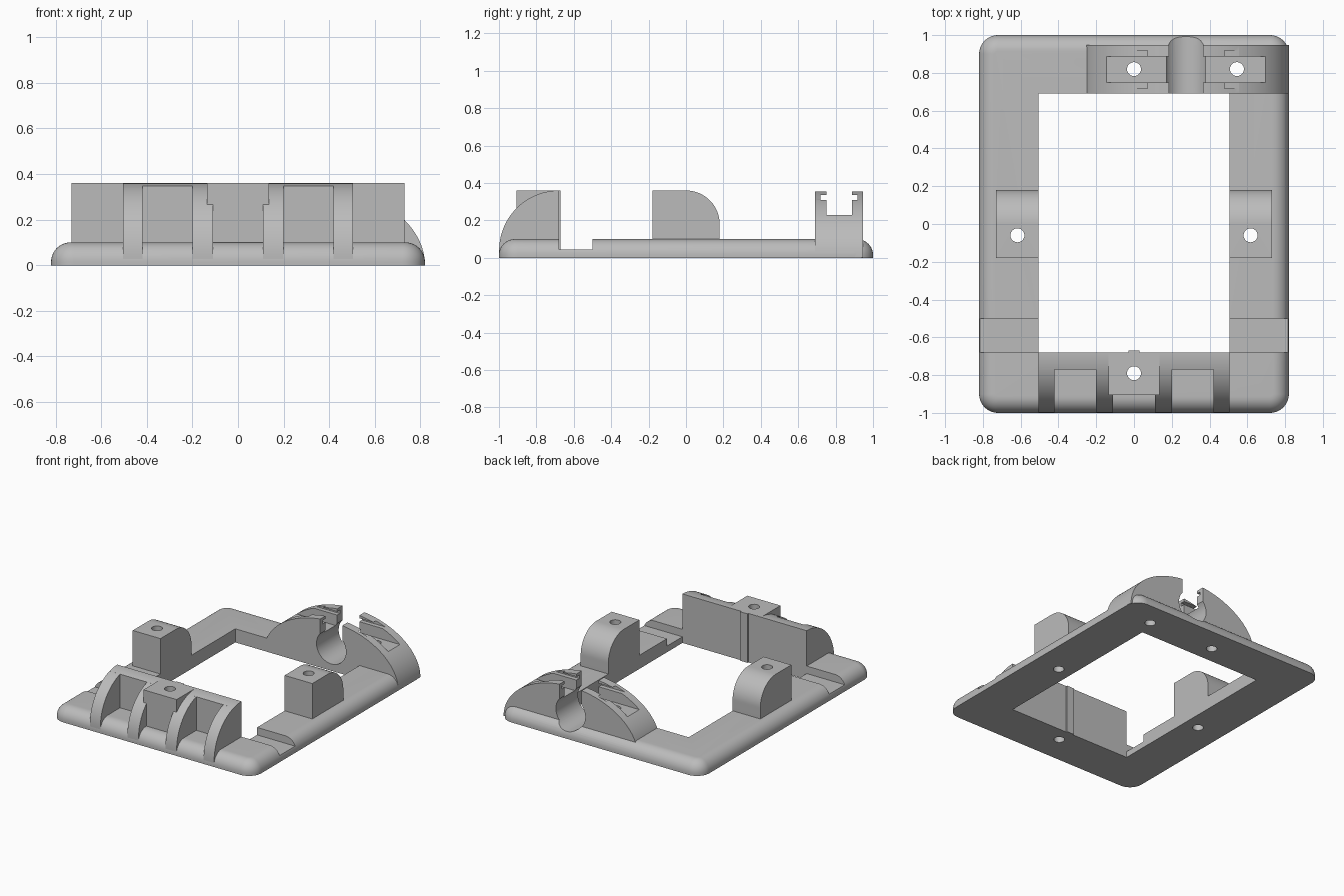
import bpy, bmesh, math

if "Cube" in bpy.data.objects:
    bpy.data.objects.remove(bpy.data.objects["Cube"], do_unlink=True)

grey = bpy.data.materials.new("plain grey")
grey.use_nodes = True
colour = (0.5, 0.5, 0.5, 1)
grey.diffuse_color = colour
grey.node_tree.nodes["Principled BSDF"].inputs["Base Color"].default_value = colour

HEIGHT, BASE = 0.36, 0.1
W, L, IN_X, BACK_Y, FRONT_Y = 0.82, 1.0, 0.505, 0.69, -0.68


def arc(cx, cy, rx, ry, start, end, steps=24):
    angles = [math.radians(start + (end - start) * i / steps) for i in range(steps + 1)]
    return [(cx + rx * math.cos(a), cy + ry * math.sin(a)) for a in angles]


def finish(name, bm):
    bmesh.ops.recalc_face_normals(bm, faces=bm.faces)
    mesh = bpy.data.meshes.new(name)
    bm.to_mesh(mesh)
    bm.free()
    mesh.materials.append(grey)
    obj = bpy.data.objects.new(name, mesh)
    bpy.context.collection.objects.link(obj)
    return obj


def prism(name, points, axis, low, high):
    """Extrude a flat profile along an axis."""
    place = {"x": lambda p, d: (d, p[0], p[1]),
             "y": lambda p, d: (p[0], d, p[1]),
             "z": lambda p, d: (p[0], p[1], d)}[axis]
    return loft(name, [[place(p, d) for p in points] for d in (low, high)])


def loft(name, rings):
    bm = bmesh.new()
    loops = [[bm.verts.new(p) for p in ring] for ring in rings]
    for a, b in zip(loops, loops[1:]):
        for i in range(len(a)):
            j = (i + 1) % len(a)
            bm.faces.new((a[i], a[j], b[j], b[i]))
    bm.faces.new(loops[0])
    bm.faces.new(loops[-1])
    return finish(name, bm)


def box(name, x0, x1, y0, y1, z0, z1):
    return prism(name, [(x0, y0), (x1, y0), (x1, y1), (x0, y1)], "z", z0, z1)


def cut(obj, *cutters):
    for cutter in cutters:
        mod = obj.modifiers.new("cut", "BOOLEAN")
        mod.operation, mod.solver, mod.object = "DIFFERENCE", "EXACT", cutter
        bpy.context.view_layer.objects.active = obj
        bpy.ops.object.modifier_apply(modifier=mod.name)


def cutter(obj):
    obj.hide_render = True
    helpers.append(obj)
    return obj


def hole(x, y):
    return cutter(prism("hole_cutter", arc(x, y, 0.037, 0.037, 0, 345, 23), "z", -0.2, 0.6))


helpers, parts = [], []


# Base frame with rounded corners and a rounded upper rim
def outline(inset, z):
    r, c = 0.1 - inset, 0.1
    ring = []
    for sx, sy, start in ((1, 1, 0), (-1, 1, 90), (-1, -1, 180), (1, -1, 270)):
        ring += arc(sx * (W - c), sy * (L - c), r, r, start, start + 90, 10)
    return [(x, y, z) for x, y in ring]


rim = 0.085
rings = [outline(0, 0)]
for i in range(11):
    t = math.pi / 2 * i / 10
    rings.append(outline(rim * (1 - math.cos(t)), BASE - rim + rim * math.sin(t)))
base = loft("base_frame", rings)
parts.append(base)

# Keyhole for the cable and the screw holes
mid = 0.275
keyhole = [cutter(prism("keyhole_round", arc(mid, 0.17, 0.12, 0.12, 0, 350, 35), "y", 0.6, 1.1)),
           cutter(box("keyhole_slot", mid - 0.09, mid + 0.09, 0.6, 1.1, 0.17, 0.5))]
back_holes = [hole(0, 0.82), hole(0.545, 0.82)]
front_hole = hole(0, -0.79)
side_holes = [hole(s * 0.617, -0.06) for s in (-1, 1)]

cut(base, cutter(box("opening", -IN_X, IN_X, FRONT_Y, BACK_Y, -0.1, 0.3)),
    *[cutter(box("notch", min(s * 0.4, s), max(s * 0.4, s), FRONT_Y, -0.5, 0.045, 0.3))
      for s in (-1, 1)],
    keyhole[0], *back_holes, front_hole, *side_holes)

# Side posts with a rounded rear shoulder
post_profile = [(-0.18, BASE), (0.18, BASE)] + arc(0, 0.18, 0.18, 0.18, 0, 90) + [(-0.18, HEIGHT)]
for s, name, drill in zip((-1, 1), ("right_post", "left_post"), side_holes):
    post = prism(name, post_profile, "x", *sorted((s * IN_X, s * 0.73)))
    cut(post, drill)
    parts.append(post)

# Front ribs with a quarter-round profile
rib_profile = arc(FRONT_Y, 0.04, 0.319, 0.32, 180, 90) + [(FRONT_Y, 0.015), (-0.999, 0.015)]
for s, side in ((-1, "right"), (1, "left")):
    for label, a, b in (("inner", 0.11, 0.2), ("outer", 0.42, IN_X)):
        parts.append(prism(f"{side}_{label}_rib", rib_profile, "x", *sorted((s * a, s * b))))

# Front wall, its screw block and the small ridge behind it
wall_start = 180 - math.degrees(math.acos(0.09 / 0.32))
wall_profile = arc(FRONT_Y, 0.04, 0.32, 0.32, wall_start, 90, 8) + [(FRONT_Y, 0.05), (-0.77, 0.05)]
wall = prism("front_wall", wall_profile, "x", -IN_X, IN_X)
block = box("front_screw_block", -0.135, 0.135, -0.905, FRONT_Y - 0.004, 0.09, HEIGHT)
for part in (wall, block):
    cut(part, front_hole)
    parts.append(part)
parts.append(box("wall_ridge", -0.03, 0.03, FRONT_Y - 0.01, -0.671, 0, HEIGHT))

# Rear arch with channel, side grooves and keyhole
arch = prism("rear_arch", arc(mid, 0.001, 0.545, HEIGHT, 0, 180, 64), "y", BACK_Y, 0.947)
cut(arch, cutter(box("channel", -0.5, 1, 0.75, 0.887, 0.23, 0.5)),
    cutter(box("groove", -0.5, 1, 0.718, 0.918, 0.31, 0.335)),
    *keyhole, *back_holes)
parts.append(arch)

for helper in helpers:
    bpy.data.objects.remove(helper, do_unlink=True)

# Smooth the round faces, keep the edges sharp
bpy.ops.object.select_all(action="DESELECT")
for part in parts:
    part.select_set(True)
    bpy.context.view_layer.objects.active = part
bpy.ops.object.shade_smooth_by_angle(angle=math.radians(30))
